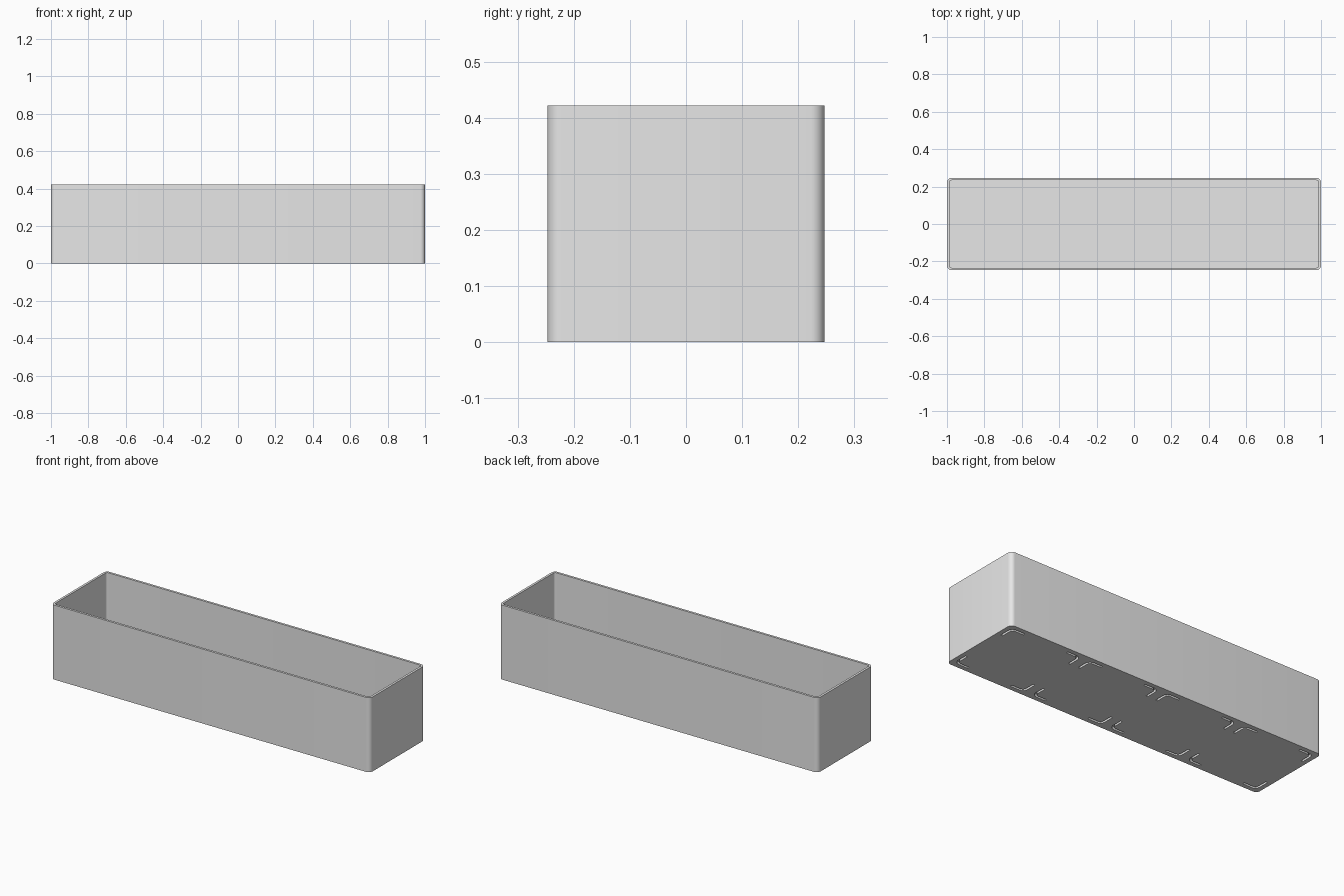
import bpy, bmesh
from math import cos, sin, pi, radians

LENGTH, DEPTH, HEIGHT = 2.0, 0.494, 0.422
WALL, FLOOR, RADIUS = 0.013, 0.03, 0.025
CELLS = 4
INSET, ARM, BEND = 0.032, 0.08, 0.025      # corner groove layout
GROOVE_WIDTH, GROOVE_DEPTH = 0.012, 0.016

if "Cube" in bpy.data.objects:
    bpy.data.objects.remove(bpy.data.objects["Cube"], do_unlink=True)

grey = bpy.data.materials.new("plain grey")
grey.use_nodes = True
grey.diffuse_color = (0.8, 0.8, 0.8, 1)
grey.node_tree.nodes["Principled BSDF"].inputs["Base Color"].default_value = (0.8, 0.8, 0.8, 1)


def make_object(name, bm):
    bmesh.ops.recalc_face_normals(bm, faces=bm.faces)
    mesh = bpy.data.meshes.new(name)
    bm.to_mesh(mesh)
    bm.free()
    mesh.materials.append(grey)
    obj = bpy.data.objects.new(name, mesh)
    bpy.context.collection.objects.link(obj)
    return obj


def rounded_ring(bm, inset, z, steps=8):
    """Loop of vertices around a rounded rectangle."""
    r = RADIUS - inset
    hx, hy = LENGTH / 2 - RADIUS, DEPTH / 2 - RADIUS
    ring = []
    for i, (sx, sy) in enumerate([(1, 1), (-1, 1), (-1, -1), (1, -1)]):
        for k in range(steps + 1):
            a = (i + k / steps) * pi / 2
            ring.append(bm.verts.new((sx * hx + r * cos(a), sy * hy + r * sin(a), z)))
    return ring


# Open tray: outside wall, rim, inside wall and floor
bm = bmesh.new()
rings = [rounded_ring(bm, 0, 0), rounded_ring(bm, 0, HEIGHT),
         rounded_ring(bm, WALL, HEIGHT), rounded_ring(bm, WALL, FLOOR)]
for a, b in zip(rings, rings[1:]):
    for i in range(len(a)):
        j = (i + 1) % len(a)
        bm.faces.new((a[i], a[j], b[j], b[i]))
bm.faces.new(rings[0])
bm.faces.new(rings[-1])
tray = make_object("tray", bm)


# Bent grooves under the four corners of every cell
def add_groove(bm, x, y, sx, sy, steps=6):
    def side(off):
        r = BEND - off
        arc = [(BEND - r * sin(k / steps * pi / 2), BEND - r * cos(k / steps * pi / 2))
               for k in range(steps + 1)]
        return [(ARM, off)] + arc + [(off, ARM)]
    half = GROOVE_WIDTH / 2
    outline = side(-half) + side(half)[::-1]
    face = bm.faces.new([bm.verts.new((x + sx * u, y + sy * v, -0.01)) for u, v in outline])
    top = bmesh.ops.extrude_face_region(bm, geom=[face])["geom"]
    bmesh.ops.translate(bm, vec=(0, 0, GROOVE_DEPTH + 0.01),
                        verts=[g for g in top if isinstance(g, bmesh.types.BMVert)])


bm = bmesh.new()
pitch = LENGTH / CELLS
for cell in range(CELLS):
    centre = -LENGTH / 2 + (cell + 0.5) * pitch
    for sx in (-1, 1):
        for sy in (-1, 1):
            add_groove(bm, centre + sx * (pitch / 2 - INSET), sy * (DEPTH / 2 - INSET), -sx, -sy)
cutter = make_object("groove_cutter", bm)
cutter.hide_render = True

cut = tray.modifiers.new("corner grooves", "BOOLEAN")
cut.operation = "DIFFERENCE"
cut.solver = "EXACT"
cut.object = cutter

bpy.ops.object.select_all(action="DESELECT")
tray.select_set(True)
bpy.context.view_layer.objects.active = tray
bpy.ops.object.modifier_apply(modifier=cut.name)
bpy.data.objects.remove(cutter, do_unlink=True)
bpy.ops.object.shade_smooth_by_angle(angle=radians(30))
